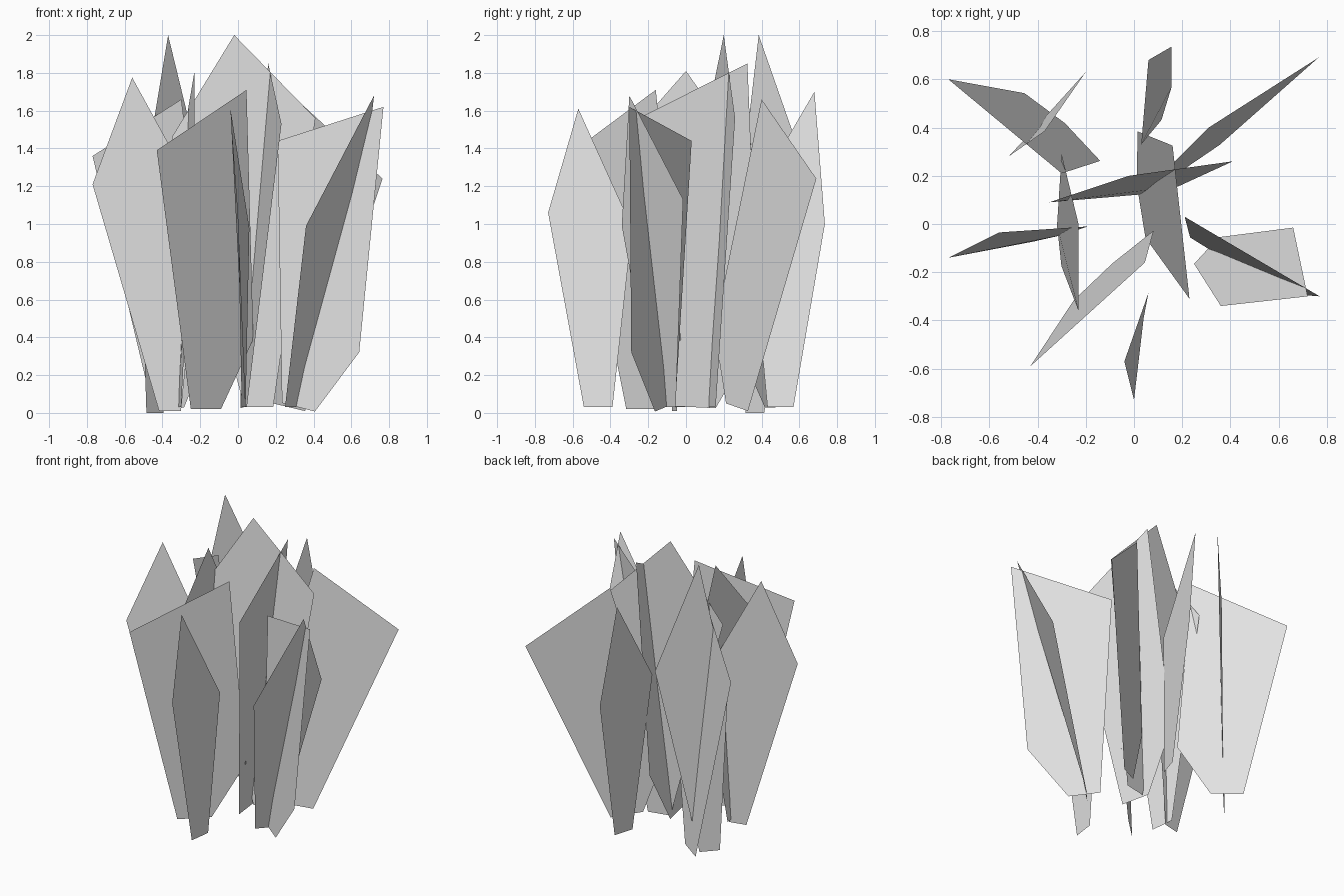
import bpy
from mathutils import Vector

default_cube = bpy.data.objects.get("Cube")
if default_cube:
    bpy.data.objects.remove(default_cube, do_unlink=True)

# One plain grey for every blade
grey = bpy.data.materials.new("light_grey")
grey.use_nodes = True
colour = (0.8, 0.8, 0.8, 1)
grey.diffuse_color = colour
grey.node_tree.nodes["Principled BSDF"].inputs["Base Color"].default_value = colour


def sheet(name, outline):
    """Make one flat, single-sided-thickness blade from its outline."""
    mesh = bpy.data.meshes.new(name)
    mesh.from_pydata([tuple(point) for point in outline], [], [range(len(outline))])
    mesh.materials.append(grey)
    blade = bpy.data.objects.new(name, mesh)
    bpy.context.collection.objects.link(blade)
    return blade


def slanted_blade(name, root, high, far):
    """Wide blade with a sloping top edge and a notch cut off one lower corner."""
    root, high, far = Vector(root), Vector(high), Vector(far)
    up, out = high - root, far - root
    foot = up * .149 - out * .184
    corner = root + up * .6 - out * .47
    return sheet(name, [root - foot, root + foot, corner, high, far])


def pointed_blade(name, root, tip, left, right, foot_ratio=.17):
    """Kite-shaped blade that tapers to a narrow foot and a pointed tip."""
    root, tip, left, right = map(Vector, (root, tip, left, right))
    foot = (right - left) * foot_ratio
    foot.z = 0
    return sheet(name, [root - foot, root + foot, right, tip, left])


# Wide blades with slanted tops
slanted_blade("back_right_slanted_blade",
              (-.37, .48, .03), (-.3, .21, 1.66), (-.77, .6, 1.36))
slanted_blade("back_left_slanted_blade",
              (.27, .27, .03), (.31, .4, 1.66), (.765, .69, 1.24))
slanted_blade("centre_slanted_blade",
              (.03, .05, .03), (.16, .325, 1.85), (.23, -.31, 1.53))
slanted_blade("front_right_slanted_blade",
              (-.17, -.24, .02), (.045, -.16, 1.71), (-.43, -.59, 1.39))
slanted_blade("front_left_slanted_blade",
              (.32, -.11, .03), (.77, -.3, 1.62), (.21, .03, 1.44))

# Pointed blades
pointed_blade("front_pointed_blade",
              (.03, -.465, .03), (-.04, -.57, 1.61), (0, -.73, 1.06), (.06, -.285, .98))
pointed_blade("back_pointed_blade",
              (.135, .5, .03), (.06, .68, 1.7), (.03, .33, 1.1), (.155, .735, 1))
pointed_blade("left_pointed_blade",
              (.3, -.11, .03), (.72, -.3, 1.68), (.36, -.34, .99), (.66, -.015, 1.13))
pointed_blade("right_pointed_blade",
              (-.36, -.06, .01), (-.56, -.035, 1.775), (-.77, -.14, 1.21), (-.19, -.01, 1.1), .1)
pointed_blade("back_right_pointed_blade",
              (-.44, .365, 0), (-.37, .385, 2), (-.52, .28, 1.1), (-.2, .63, 1.3), .14)
pointed_blade("inner_right_pointed_blade",
              (-.31, -.09, .03), (-.23, 0, 1.81), (-.23, -.36, 1.4), (-.3, .29, 1.4), .13)
pointed_blade("centre_pointed_blade",
              (.11, .14, .03), (-.02, .2, 2), (-.35, .09, 1.46), (.41, .26, 1.56), .1)
